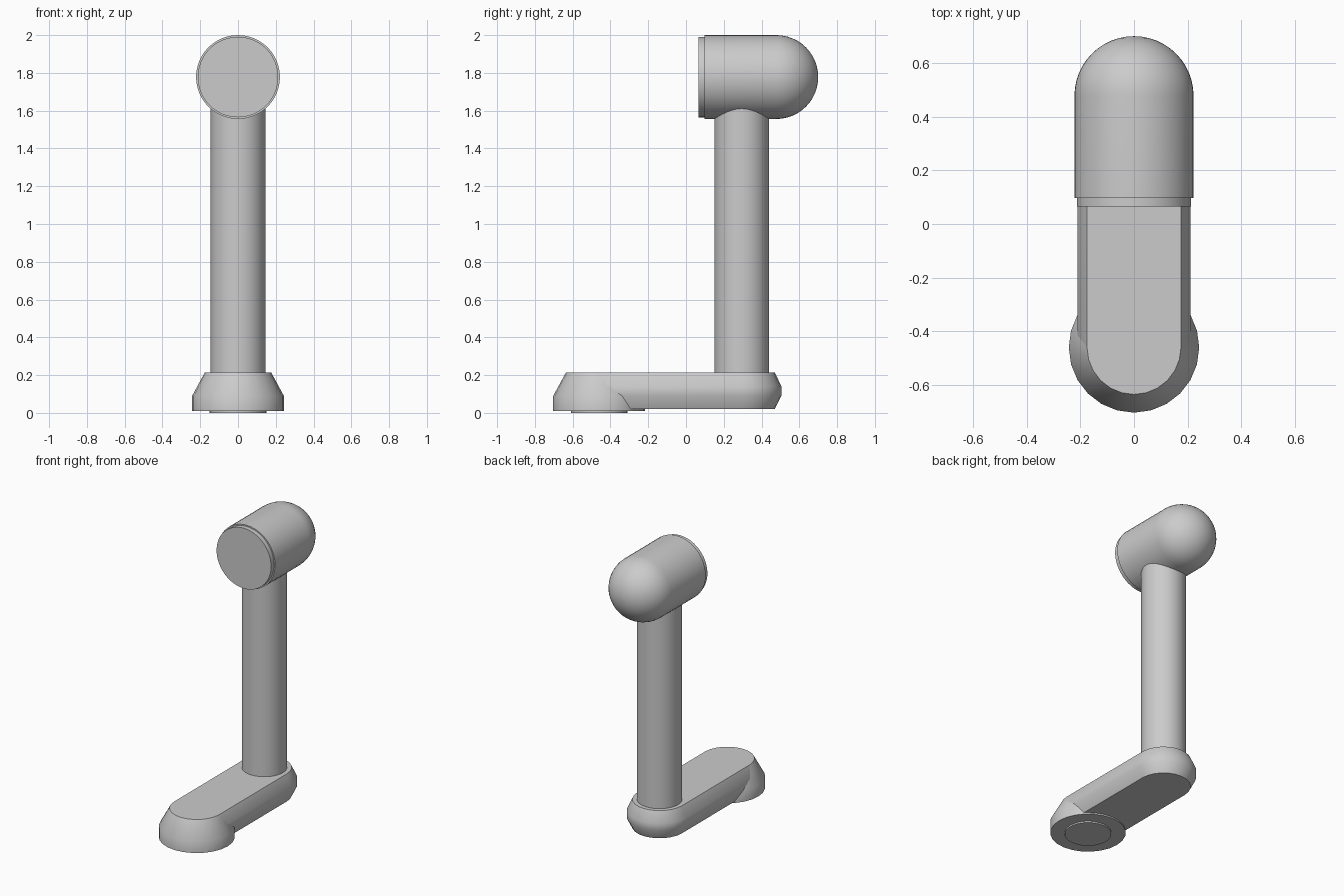
import bpy, bmesh, math
from mathutils import Matrix

cube = bpy.data.objects.get("Cube")
if cube:
    bpy.data.objects.remove(cube, do_unlink=True)

grey = bpy.data.materials.new("satin grey")
grey.use_nodes = True
COLOUR = (0.6, 0.6, 0.6, 1)
grey.diffuse_color = COLOUR
grey.node_tree.nodes["Principled BSDF"].inputs["Base Color"].default_value = COLOUR


def loft(name, rings, matrix=Matrix(), angle=30):
    """Bridge rings of equal length and cap both ends."""
    bm = bmesh.new()
    loops = [[bm.verts.new(matrix @ Matrix.Translation(p).translation) for p in ring] for ring in rings]
    count = len(loops[0])
    for a, b in zip(loops, loops[1:]):
        for i in range(count):
            j = (i + 1) % count
            bm.faces.new((a[i], a[j], b[j], b[i]))
    bm.faces.new(loops[0][::-1])
    bm.faces.new(loops[-1])
    bmesh.ops.remove_doubles(bm, verts=bm.verts, dist=1e-5)
    bmesh.ops.recalc_face_normals(bm, faces=bm.faces)
    mesh = bpy.data.meshes.new(name)
    bm.to_mesh(mesh)
    bm.free()
    mesh.materials.append(grey)
    obj = bpy.data.objects.new(name, mesh)
    bpy.context.collection.objects.link(obj)
    bpy.ops.object.select_all(action='DESELECT')
    bpy.context.view_layer.objects.active = obj
    obj.select_set(True)
    bpy.ops.object.shade_smooth_by_angle(angle=math.radians(angle))
    return obj


def capsule_ring(radius, z, y_front, y_back, sides):
    """Horizontal outline: a half circle at each end, or a circle if both ends agree."""
    ring = []
    for start, y in ((0, y_back), (math.pi, y_front)):
        for i in range(sides // 2 + 1):
            t = start + 2 * math.pi * i / sides
            ring.append((radius * math.cos(t), y + radius * math.sin(t), z))
    return ring


def lathe(name, profile, y=0, sides=48, matrix=Matrix()):
    step = 2 * math.pi / sides
    rings = [[(r * math.cos(i * step), y + r * math.sin(i * step), z)
              for i in range(sides)] for r, z in profile]
    return loft(name, rings, matrix)


FOOT_Y, POST_Y, HEAD_Z, HEAD_R = -0.46, 0.295, 1.778, 0.222

# Flared foot and the thin pad beneath it
lathe("foot", [(0.243, 0.01), (0.243, 0.09), (0.175, 0.215)], FOOT_Y, 24)
lathe("foot_pad", [(0.15, 0), (0.15, 0.012)], FOOT_Y, 32)

# Chamfered arm joining foot and post
arm_profile = [(0.175, 0.02), (0.21, 0.09), (0.21, 0.14), (0.175, 0.215)]
loft("base_arm", [capsule_ring(r, z, FOOT_Y, POST_Y, 24) for r, z in arm_profile])

# Upright post
lathe("post", [(0.145, 0.2), (0.145, 1.7)], POST_Y)

# Head: stepped front rim, barrel and domed back, turned to lie along y
DOME_START = 0.7 - HEAD_R
head_profile = [(0.213, 0.065), (0.213, 0.097), (HEAD_R, 0.097), (HEAD_R, DOME_START)]
for i in range(1, 13):
    t = math.pi / 2 * i / 12
    head_profile.append((max(HEAD_R * math.cos(t), 0.0005), DOME_START + HEAD_R * math.sin(t)))
lay_back = Matrix.Translation((0, 0, HEAD_Z)) @ Matrix.Rotation(-math.pi / 2, 4, 'X')
lathe("head", head_profile, matrix=lay_back)
